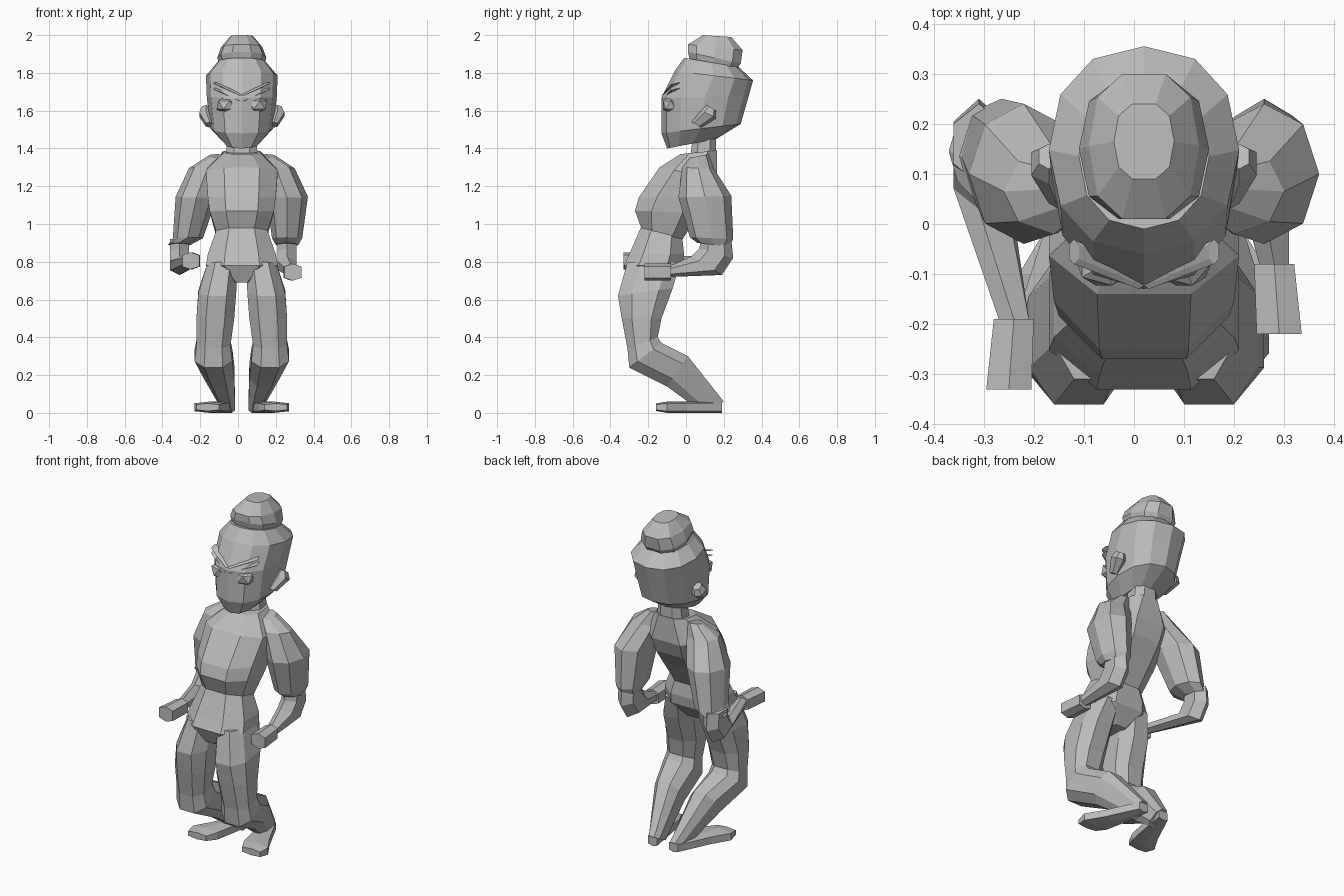
import bpy, bmesh, math

cube = bpy.data.objects.get("Cube")
if cube:
    bpy.data.objects.remove(cube)

TONE = .5
grey = bpy.data.materials.new("plain grey")
grey.use_nodes = True
grey.diffuse_color = (TONE, TONE, TONE, 1)
grey.node_tree.nodes["Principled BSDF"].inputs["Base Color"].default_value = grey.diffuse_color
MIDDLE = .02  # the body stands slightly off centre


def finish(name, bm):
    """Turn the working mesh into a flat-shaded grey object."""
    bmesh.ops.recalc_face_normals(bm, faces=bm.faces)
    mesh = bpy.data.meshes.new(name)
    bm.to_mesh(mesh)
    bm.free()
    mesh.materials.append(grey)
    part = bpy.data.objects.new(name, mesh)
    bpy.context.collection.objects.link(part)
    return part


def ring(width, front, back, out=0):
    """Cross-section: half width, front and back points as (y, z), distance from the middle."""
    return width, front, back, out


def outline(wave, sides, square, turn):
    """One coordinate of a rounded polygon, reaching exactly one."""
    values = [wave(math.tau * (i + turn) / sides) for i in range(sides)]
    values = [math.copysign(abs(v) ** square, v) for v in values]
    peak = max(map(abs, values))
    return [v / peak for v in values]


def loft(name, *rings, side=1, sides=8, square=.8, turn=.5):
    """Skin a closed shape over the rings; square below one makes them boxier."""
    bm = bmesh.new()
    shape = list(zip(outline(math.cos, sides, square, turn), outline(math.sin, sides, square, turn)))
    loops = []
    for width, front, back, out in rings:
        loop = []
        for across, depth in shape:
            blend = (depth + 1) / 2
            y, z = (f + (b - f) * blend for f, b in zip(front, back))
            loop.append(bm.verts.new((MIDDLE + side * (out + width * across), y, z)))
        loops.append(loop)
    for low, high in zip(loops, loops[1:]):
        for i in range(sides):
            bm.faces.new((low[i - 1], low[i], high[i], high[i - 1]))
    bm.faces.new(loops[0])
    bm.faces.new(loops[-1])
    return finish(name, bm)


# Head, from the chin to a crown that tilts down at the back
loft("head",
     ring(width=.09, front=(-.1, 1.4), back=(.16, 1.45)),
     ring(width=.165, front=(-.13, 1.48), back=(.29, 1.53)),
     ring(width=.185, front=(-.13, 1.67), back=(.33, 1.67)),
     ring(width=.19, front=(-.06, 1.81), back=(.355, 1.76)),
     ring(width=.13, front=(-.01, 1.88), back=(.28, 1.83)),
     sides=12, square=.9, turn=0)

# Hair knot on the crown
loft("hair_knot",
     ring(width=.12, front=(.02, 1.87), back=(.27, 1.82)),
     ring(width=.13, front=(.01, 1.91), back=(.29, 1.85)),
     ring(width=.11, front=(.01, 1.95), back=(.3, 1.92)),
     ring(width=.06, front=(.09, 2), back=(.24, 1.99)),
     sides=10, turn=0)

# Neck
loft("neck",
     ring(width=.09, front=(.02, 1.33), back=(.16, 1.3)),
     ring(width=.07, front=(.04, 1.5), back=(.16, 1.5)))

# Chest, rising from the waist band to sloping shoulders
loft("torso",
     ring(width=.13, front=(-.23, .96), back=(-.03, .9)),
     ring(width=.17, front=(-.27, 1.07), back=(.07, 1.06)),
     ring(width=.18, front=(-.25, 1.14), back=(.13, 1.15)),
     ring(width=.19, front=(-.14, 1.3), back=(.165, 1.24)),
     ring(width=.1, front=(-.03, 1.37), back=(.165, 1.39)))

# Hips, flaring from the waist over the thighs
loft("hips",
     ring(width=.06, front=(-.29, .69), back=(-.09, .69)),
     ring(width=.19, front=(-.33, .78), back=(-.02, .78)),
     ring(width=.18, front=(-.3, .84), back=(-.01, .84)),
     ring(width=.135, front=(-.24, .98), back=(-.02, .93)))

# The right hand is held further forward, higher and with the elbow wider
for name, side, elbow, reach, lift in (("left", 1, .24, 0, 0), ("right", -1, .33, .11, .06)):

    # Thigh down to the bent knee, then the shin swept back to the heel
    loft(name + "_leg",
         ring(width=.08, front=(-.31, .8), back=(-.03, .8), out=.1),
         ring(width=.1, front=(-.36, .62), back=(-.07, .66), out=.13),
         ring(width=.1, front=(-.34, .5), back=(-.13, .5), out=.14),
         ring(width=.09, front=(-.31, .34), back=(-.15, .4), out=.15),
         ring(width=.1, front=(-.3, .24), back=(-.13, .37), out=.15),
         ring(width=.08, front=(-.1, .14), back=(.01, .3), out=.12),
         ring(width=.035, front=(.09, 0), back=(.2, .06), out=.07),
         side=side)

    # Foot, toes turned out
    loft(name + "_foot",
         ring(width=.03, front=(.19, .06), back=(.19, 0), out=.07),
         ring(width=.06, front=(0, .06), back=(0, 0), out=.13),
         ring(width=.08, front=(-.1, .06), back=(-.1, 0), out=.17),
         ring(width=.06, front=(-.16, .05), back=(-.16, .01), out=.18),
         side=side, sides=6, square=.5)

    # Full sleeve, pointed outwards
    loft(name + "_sleeve",
         ring(width=.05, front=(.02, 1.35), back=(.12, 1.37), out=.13),
         ring(width=.1, front=(-.02, 1.3), back=(.15, 1.29), out=.18),
         ring(width=.11, front=(-.04, 1.14), back=(.24, 1.15), out=.24),
         ring(width=.08, front=(.02, .93), back=(.25, .92), out=(elbow + .24) / 2),
         ring(width=.06, front=(.06, .9), back=(.23, .88), out=elbow),
         side=side, square=1, turn=0)

    # Forearm, bending at the elbow and narrowing to the wrist
    wrist = -.08 - reach
    loft(name + "_forearm",
         ring(width=.05, front=(.08, .92), back=(.24, .92), out=elbow),
         ring(width=.05, front=(.07, .87), back=(.25, .82), out=elbow),
         ring(width=.05, front=(.03, .83), back=(.19, .73), out=elbow),
         ring(width=.03, front=(wrist, .78 + lift), back=(wrist, .72 + lift), out=.26),
         side=side, sides=6, square=1)

    # Closed hand
    knuckles = wrist - .14
    loft(name + "_hand",
         ring(width=.04, front=(wrist, .79 + lift), back=(wrist, .7 + lift), out=.26),
         ring(width=.045, front=(knuckles, .79 + lift), back=(knuckles, .7 + lift), out=.27),
         side=side, sides=6, square=.6)

    # Ear, flaring up and outwards
    loft(name + "_ear",
         ring(width=.02, front=(.03, 1.54), back=(.08, 1.51), out=.17),
         ring(width=.035, front=(.08, 1.6), back=(.16, 1.56), out=.19),
         ring(width=.02, front=(.11, 1.63), back=(.16, 1.6), out=.19),
         side=side, sides=6)

    # Slanted brows above the eye
    for label, drop in (("upper", 0), ("lower", .03)):
        loft(f"{name}_{label}_brow",
             ring(width=.01, front=(-.13, 1.68 - drop), back=(-.1, 1.7 - drop), out=.01),
             ring(width=.01, front=(-.08, 1.74 - drop), back=(-.03, 1.75 - drop), out=.14),
             side=side, sides=6)

    # Faceted eye
    bm = bmesh.new()
    bmesh.ops.create_icosphere(bm, subdivisions=1, radius=.05)
    eye = finish(name + "_eye", bm)
    eye.location = (MIDDLE + side * .08, -.08, 1.63)
    eye.scale.x = 1.2
